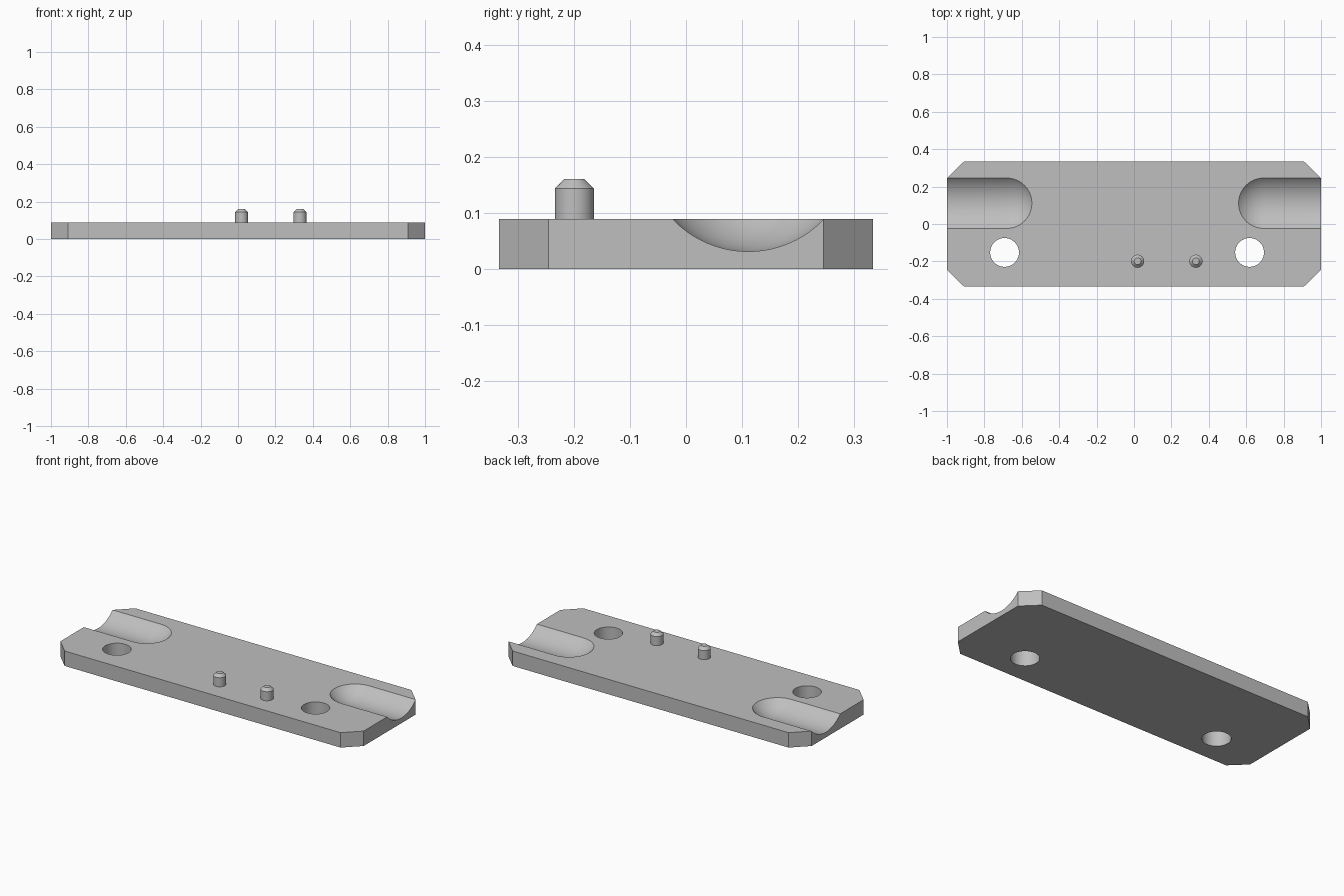
import bpy, bmesh
from math import sin, cos, pi, radians
from mathutils import Matrix, Vector

cube = bpy.data.objects.get("Cube")
if cube:
    bpy.data.objects.remove(cube, do_unlink=True)

THICK = 0.089

# Single grey material
grey = bpy.data.materials.new("plain grey")
grey.use_nodes = True
colour = (0.52, 0.52, 0.52, 1)
grey.diffuse_color = colour
grey.node_tree.nodes["Principled BSDF"].inputs["Base Color"].default_value = colour


def make_object(name, bm):
    bmesh.ops.recalc_face_normals(bm, faces=bm.faces)
    mesh = bpy.data.meshes.new(name)
    bm.to_mesh(mesh)
    bm.free()
    mesh.materials.append(grey)
    obj = bpy.data.objects.new(name, mesh)
    bpy.context.collection.objects.link(obj)
    return obj


def lathe(name, profile, sides, matrix):
    """Closed solid turned around z from (radius, height) points."""
    bm = bmesh.new()
    pts = [bm.verts.new((r, 0, z)) for r, z in profile]
    edges = [bm.edges.new(pair) for pair in zip(pts, pts[1:])]
    bmesh.ops.spin(bm, geom=pts + edges, cent=(0, 0, 0), axis=(0, 0, 1),
                   angle=2 * pi, steps=sides)
    bmesh.ops.remove_doubles(bm, verts=bm.verts, dist=1e-5)
    bm.transform(matrix)
    return make_object(name, bm)


def smooth(obj):
    bpy.ops.object.select_all(action='DESELECT')
    obj.select_set(True)
    bpy.context.view_layer.objects.active = obj
    bpy.ops.object.shade_smooth_by_angle(angle=radians(30))


# Plate with clipped corners
bm = bmesh.new()
outline = []
for sx, sy in ((1, 1), (-1, 1), (-1, -1), (1, -1)):
    corner = [(sx, sy * 0.245), (sx * 0.91, sy * 0.333)]
    outline += corner if sx * sy > 0 else corner[::-1]
base = bm.faces.new([bm.verts.new((x, y, 0)) for x, y in outline])
top = bmesh.ops.extrude_face_region(bm, geom=[base])["geom"]
bmesh.ops.translate(bm, vec=(0, 0, THICK),
                    verts=[v for v in top if isinstance(v, bmesh.types.BMVert)])
plate = make_object("plate", bm)

# Round-ended groove cutters and through-hole cutters
R = 0.186
STEPS = 20
capsule = [(R * sin(i * pi / 2 / STEPS), -R * cos(i * pi / 2 / STEPS))
           for i in range(STEPS + 1)]
capsule += [(R, 0.6), (0, 0.6)]
cutters = []
for side, x in (("right", -0.681), ("left", 0.694)):
    turn = Matrix.Rotation(pi / 2 if x > 0 else -pi / 2, 4, 'Y')
    place = Matrix.Translation((x, 0.111, 0.031 + R))
    cutters.append(lathe(side + "_groove_cutter", capsule, 80, place @ turn))
for side, x in (("right", -0.692), ("left", 0.618)):
    rod = [(0, -0.1), (0.077, -0.1), (0.077, 0.3), (0, 0.3)]
    cutters.append(lathe(side + "_hole_cutter", rod, 64,
                         Matrix.Translation((x, -0.152, 0))))

bpy.context.view_layer.objects.active = plate
for cutter in cutters:
    mod = plate.modifiers.new(cutter.name, 'BOOLEAN')
    mod.operation = 'DIFFERENCE'
    mod.solver = 'EXACT'
    mod.object = cutter
    bpy.ops.object.modifier_apply(modifier=mod.name)
for cutter in cutters:
    bpy.data.objects.remove(cutter, do_unlink=True)
smooth(plate)

# Chamfered locating pins
pin = [(0, THICK - 0.005), (0.035, THICK - 0.005), (0.035, 0.143),
       (0.018, 0.16), (0, 0.16)]
for side, x in (("right", 0.019), ("left", 0.331)):
    smooth(lathe(side + "_pin", pin, 48, Matrix.Translation((x, -0.199, 0))))
